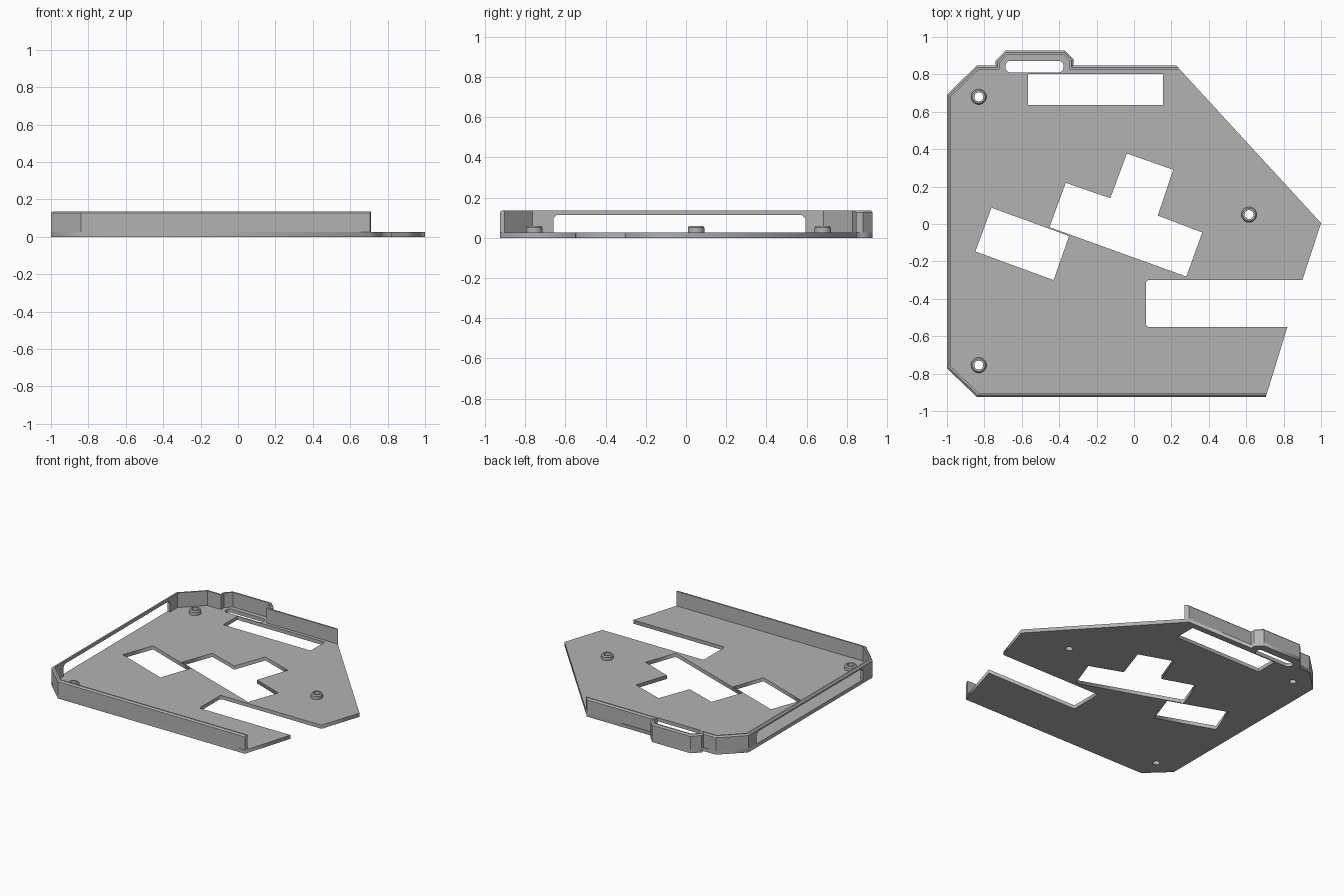
import bpy
import bmesh
from math import sin, cos, pi
from mathutils import Vector

if "Cube" in bpy.data.objects:
    bpy.data.objects.remove(bpy.data.objects["Cube"])

PLATE, TOP, WALL, CHAMFER = 0.027, 0.136, 0.022, 0.01
BORE = 0.024
BOSSES = [(-0.83, 0.68), (0.615, 0.05), (-0.83, -0.755)]

grey = bpy.data.materials.new("plain grey")
grey.use_nodes = True
COLOUR = (0.45, 0.45, 0.45, 1)
grey.diffuse_color = COLOUR
grey.node_tree.nodes["Principled BSDF"].inputs["Base Color"].default_value = COLOUR


def finish(name, bm):
    """Turn a bmesh into a grey object with clean outward normals."""
    bmesh.ops.remove_doubles(bm, verts=bm.verts, dist=0.0002)
    bmesh.ops.recalc_face_normals(bm, faces=bm.faces)
    mesh = bpy.data.meshes.new(name)
    bm.to_mesh(mesh)
    bm.free()
    mesh.materials.append(grey)
    obj = bpy.data.objects.new(name, mesh)
    bpy.context.collection.objects.link(obj)
    return obj


def flat_plate(name, loops, thickness):
    """Extrude an outline with holes, using a filled 2D curve."""
    curve = bpy.data.curves.new(name, "CURVE")
    curve.dimensions = "2D"
    curve.fill_mode = "BOTH"
    curve.extrude = thickness / 2
    for loop in loops:
        spline = curve.splines.new("POLY")
        spline.points.add(len(loop) - 1)
        for point, (x, y) in zip(spline.points, loop):
            point.co = (x, y, 0, 1)
        spline.use_cyclic_u = True
    temp = bpy.data.objects.new(name + "_curve", curve)
    bpy.context.collection.objects.link(temp)
    bm = bmesh.new()
    bm.from_mesh(temp.to_mesh())
    bmesh.ops.translate(bm, verts=bm.verts, vec=(0, 0, thickness / 2))
    bpy.data.objects.remove(temp)
    return finish(name, bm)


def rounded(x0, x1, y0, y1, r, steps=6):
    """Rectangle with rounded corners."""
    corners = [(x1 - r, y1 - r), (x0 + r, y1 - r), (x0 + r, y0 + r), (x1 - r, y0 + r)]
    return [(cx + r * cos(a), cy + r * sin(a))
            for i, (cx, cy) in enumerate(corners)
            for a in [(i + k / steps) * pi / 2 for k in range(steps + 1)]]


def circle(cx, cy, r, n=32):
    return [(cx + r * cos(2 * pi * k / n), cy + r * sin(2 * pi * k / n)) for k in range(n)]


# Outline: walled stretch runs clockwise from front right to back right
walled = [(0.705, -0.925), (-0.84, -0.925), (-1, -0.772), (-1, 0.692), (-0.84, 0.848),
          (-0.74, 0.848), (-0.74, 0.872), (-0.687, 0.928), (-0.37, 0.928),
          (-0.323, 0.88), (-0.323, 0.848), (0.225, 0.848)]
open_side = [(1, 0.005), (0.9, -0.3), (0.075, -0.3), (0.065, -0.31),
             (0.065, -0.54), (0.075, -0.55), (0.82, -0.55)]

# Base plate with its cut-outs
cross_hole = [(-0.365, 0.22), (-0.127, 0.138), (-0.038, 0.377), (0.21, 0.29),
              (0.127, 0.045), (0.365, -0.045), (0.28, -0.281), (-0.452, -0.017)]
tilted_hole = [(-0.762, 0.087), (-0.347, -0.064), (-0.43, -0.3), (-0.848, -0.147)]
base = flat_plate("base_plate", [
    walled + open_side, cross_hole, tilted_hole,
    rounded(-0.567, 0.155, 0.635, 0.802, 0.004, 2),
    rounded(-0.687, -0.377, 0.81, 0.872, 0.026),
] + [circle(x, y, BORE) for x, y in BOSSES], PLATE)

# Perimeter wall: chamfered section swept with mitred corners
path = [Vector(p) for p in walled]
normals = []
for a, b in zip(path, path[1:]):
    d = (b - a).normalized()
    normals.append(Vector((d.y, -d.x)))
shifts = [(m + n) / (1 + m.dot(n)) for m, n in zip(normals, normals[1:])]
start = Vector(open_side[-1]) - path[0]
end = Vector(open_side[0]) - path[-1]
shifts = [start / start.dot(normals[0])] + shifts + [end / end.dot(normals[-1])]
section = [(0, PLATE), (0, TOP - CHAMFER), (CHAMFER, TOP), (WALL, TOP), (WALL, PLATE)]

bm = bmesh.new()
rings = []
for p, s in zip(path, shifts):
    rings.append([bm.verts.new((*(p + s * inset), z)) for inset, z in section])
for r, q in zip(rings, rings[1:]):
    for i in range(len(section)):
        j = (i + 1) % len(section)
        bm.faces.new((r[i], r[j], q[j], q[i]))
bm.faces.new(rings[0])
bm.faces.new(rings[-1])
wall = finish("perimeter_wall", bm)

# Long window through the left-hand wall
bm = bmesh.new()
opening = [(-0.66, 0), (0.595, 0), (0.595, 0.095), (0.577, 0.113), (-0.642, 0.113), (-0.66, 0.095)]
face = bm.faces.new([bm.verts.new((-1.1, y, z)) for y, z in opening])
side = bmesh.ops.extrude_face_region(bm, geom=[face])["geom"]
bmesh.ops.translate(bm, verts=[v for v in side if isinstance(v, bmesh.types.BMVert)], vec=(0.2, 0, 0))
cutter = finish("window_cutter", bm)
cutter.hide_render = True
cut = wall.modifiers.new("window", "BOOLEAN")
cut.object = cutter
cut.solver = "EXACT"
bpy.context.view_layer.objects.active = wall
bpy.ops.object.modifier_apply(modifier=cut.name)
bpy.data.objects.remove(cutter)

# Screw bosses: turned profile around each bore
for number, (x, y) in enumerate(BOSSES, 1):
    profile = [(BORE, PLATE), (0.041, PLATE), (0.041, 0.05), (0.034, 0.059), (BORE, 0.059)]
    bm = bmesh.new()
    verts = [bm.verts.new((r, 0, z)) for r, z in profile]
    edges = [bm.edges.new((verts[i], verts[i - 1])) for i in range(len(verts))]
    bmesh.ops.spin(bm, geom=verts + edges, cent=(0, 0, 0), axis=(0, 0, 1),
                   angle=2 * pi, steps=32)
    boss = finish("screw_boss_%d" % number, bm)
    boss.location = (x, y, 0)
    bpy.ops.object.select_all(action="DESELECT")
    boss.select_set(True)
    bpy.context.view_layer.objects.active = boss
    bpy.ops.object.shade_smooth_by_angle(angle=pi / 6)
